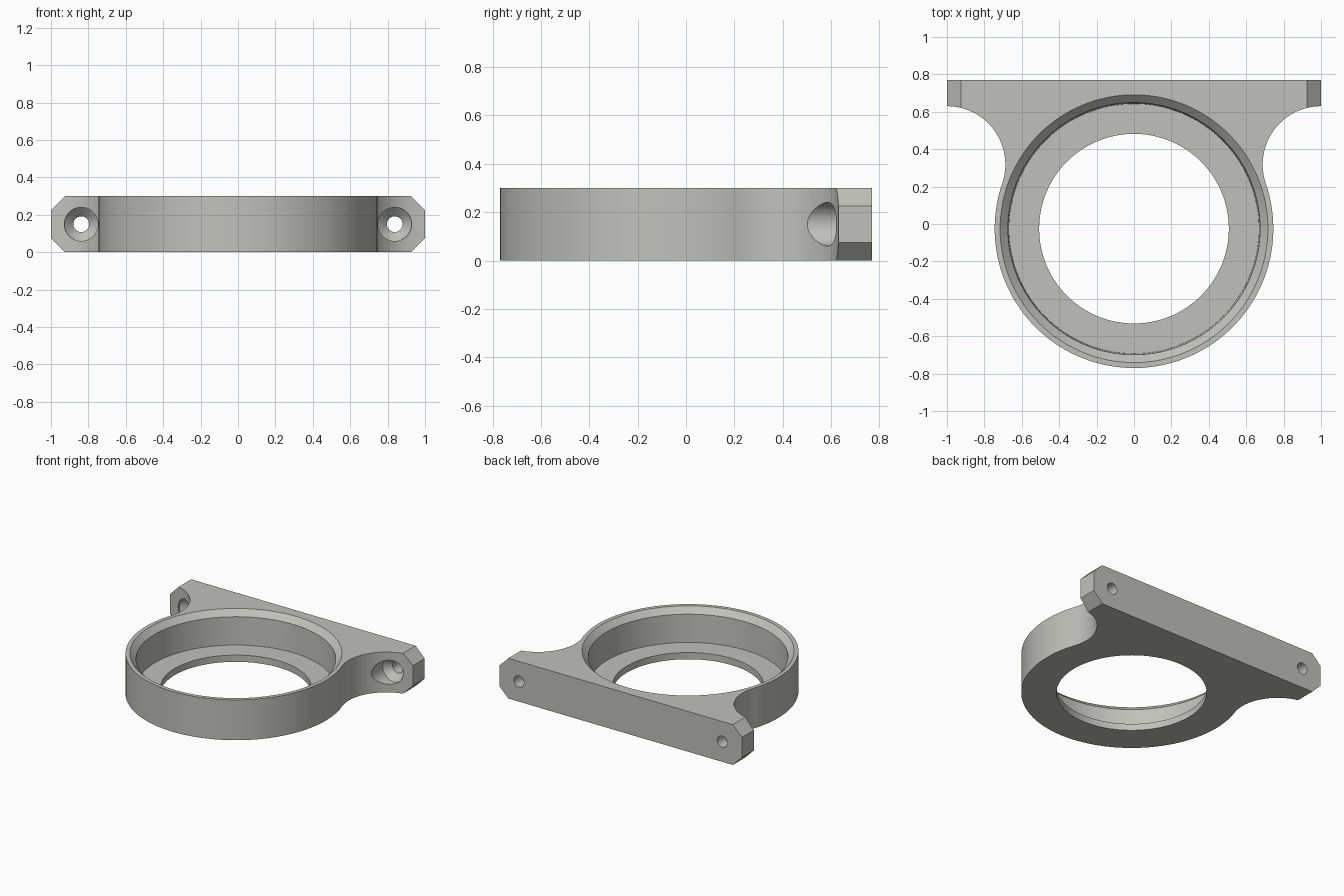
import bpy, bmesh
from math import sin, cos, pi, sqrt, atan2
from mathutils import Matrix

HEIGHT = 0.30
CENTRE_Y = -0.025        # ring axis
RING_R = 0.745
BACK_Y, FLANGE_Y = 0.77, 0.63
SCREW_X, SCREW_Z = 0.838, 0.15

cube = bpy.data.objects.get("Cube")
if cube:
    bpy.data.objects.remove(cube, do_unlink=True)

grey = bpy.data.materials.new("warm_grey")
grey.use_nodes = True
colour = (0.53, 0.53, 0.50, 1)
grey.diffuse_color = colour
grey.node_tree.nodes["Principled BSDF"].inputs["Base Color"].default_value = colour


def make_object(name, bm):
    bmesh.ops.recalc_face_normals(bm, faces=bm.faces)
    mesh = bpy.data.meshes.new(name)
    bm.to_mesh(mesh)
    bm.free()
    mesh.materials.append(grey)
    obj = bpy.data.objects.new(name, mesh)
    bpy.context.collection.objects.link(obj)
    return obj


def prism(name, points, direction):
    """Extrude a closed 3D outline."""
    bm = bmesh.new()
    face = bm.faces.new([bm.verts.new(p) for p in points])
    new = bmesh.ops.extrude_face_region(bm, geom=[face])["geom"]
    bmesh.ops.translate(bm, vec=direction,
                        verts=[v for v in new if isinstance(v, bmesh.types.BMVert)])
    return make_object(name, bm)


def lathe(name, profile, matrix, segments):
    """Closed solid of revolution from (radius, height) pairs."""
    bm = bmesh.new()
    rings = [[bm.verts.new((r * cos(2 * pi * i / segments),
                            r * sin(2 * pi * i / segments), h))
              for i in range(segments)] for r, h in profile]
    for low, high in zip(rings, rings[1:]):
        for i in range(segments):
            j = (i + 1) % segments
            bm.faces.new((low[i], low[j], high[j], high[i]))
    bm.faces.new(rings[0])
    bm.faces.new(rings[-1])
    bm.transform(matrix)
    return make_object(name, bm)


def cut(body, cutter, operation="DIFFERENCE"):
    cutter.hide_render = True
    mod = body.modifiers.new(cutter.name, "BOOLEAN")
    mod.operation = operation
    mod.solver = "EXACT"
    mod.object = cutter
    bpy.context.view_layer.objects.active = body
    bpy.ops.object.modifier_apply(modifier=mod.name)
    bpy.data.objects.remove(cutter, do_unlink=True)


def arc(cx, cy, r, a, b, n):
    return [(cx + r * cos(a + (b - a) * i / n), cy + r * sin(a + (b - a) * i / n))
            for i in range(n + 1)]


# Body outline: ring, concave fillets tangent to it, and the mounting flange
rise = FLANGE_Y - CENTRE_Y
fillet_r = (1 + rise ** 2 - RING_R ** 2) / (2 * (RING_R + rise))
fillet_y = FLANGE_Y - fillet_r
tangent = atan2(fillet_y - CENTRE_Y, 1)
half = arc(0, CENTRE_Y, RING_R, -pi / 2, tangent, 56)
half += arc(1, fillet_y, fillet_r, pi + tangent, pi / 2, 28)[1:]
half.append((1, BACK_Y))
outline = half + [(-x, y) for x, y in reversed(half[1:])]
body = prism("mounting_ring_bracket", [(x, y, 0) for x, y in outline], (0, 0, HEIGHT))

# Clipped flange corners
c = 0.075
corners = [(1 - c, 0), (1, c), (1, HEIGHT - c), (1 - c, HEIGHT)]
octagon = corners + [(-x, z) for x, z in reversed(corners)]
cut(body, prism("corner_clip", [(x, -1, z) for x, z in octagon], (0, 2, 0)), "INTERSECT")

# Stepped bore with a chamfered mouth
bore = [(0.507, -0.1), (0.507, 0.05), (0.668, 0.05), (0.674, HEIGHT - 0.042),
        (0.716, HEIGHT), (0.716, HEIGHT + 0.1)]
cut(body, lathe("bore", bore, Matrix.Translation((0, CENTRE_Y, 0)), 128))

# Countersunk screw holes through the flange
screw = [(0.09, 0.3), (0.09, 0.635), (0.042, 0.683), (0.042, 0.9)]
for side in (-1, 1):
    place = Matrix.Translation((side * SCREW_X, 0, SCREW_Z)) @ Matrix.Rotation(-pi / 2, 4, "X")
    cut(body, lathe("screw_hole", screw, place, 40))

bpy.ops.object.select_all(action="DESELECT")
body.select_set(True)
bpy.context.view_layer.objects.active = body
bpy.ops.object.shade_smooth_by_angle(angle=pi / 7)
